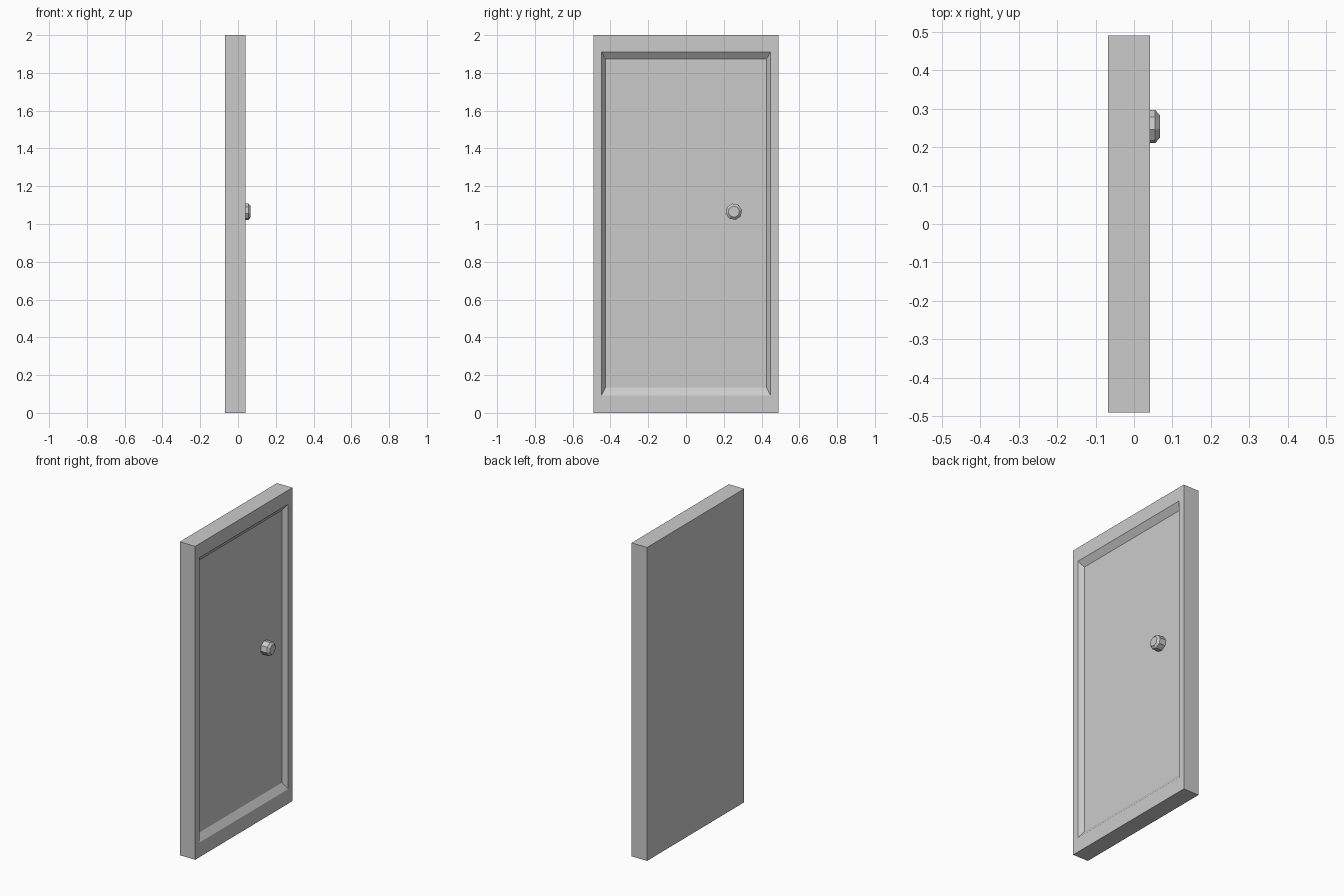
import bpy, bmesh, math
from mathutils import Vector

if "Cube" in bpy.data.objects:
    bpy.data.objects.remove(bpy.data.objects["Cube"])

FRONT, BACK, FLOOR = 0.041, -0.068, 0.012


def make_object(name, bm):
    bmesh.ops.recalc_face_normals(bm, faces=bm.faces[:])
    mesh = bpy.data.meshes.new(name)
    bm.to_mesh(mesh)
    bm.free()
    obj = bpy.data.objects.new(name, mesh)
    bpy.context.collection.objects.link(obj)
    return obj


def loft(name, rings):
    """Skin a stack of equal-length vertex loops and cap both ends."""
    bm = bmesh.new()
    loops = [[bm.verts.new(p) for p in ring] for ring in rings]
    for a, b in zip(loops, loops[1:]):
        n = len(a)
        for i in range(n):
            bm.faces.new((a[i], a[(i + 1) % n], b[(i + 1) % n], b[i]))
    bm.faces.new(loops[0])
    bm.faces.new(loops[-1])
    return make_object(name, bm)


def rect(x, half_width, low, high):
    return [Vector((x, y, z)) for y, z in ((-half_width, low), (half_width, low),
                                           (half_width, high), (-half_width, high))]


def octagon(x, radius, y=0.2535, z=1.065, turn=math.radians(11)):
    angles = [turn + i * math.tau / 8 for i in range(8)]
    return [Vector((x, y + radius * math.cos(a), z + radius * math.sin(a))) for a in angles]


# Door slab with a sloped, sunken panel on its +x side
loft("door_panel", [
    rect(BACK, 0.49, 0.0, 2.0),
    rect(FRONT, 0.49, 0.0, 2.0),
    rect(FRONT, 0.447, 0.093, 1.911),
    rect(FLOOR, 0.426, 0.135, 1.873),
])

# Eight-sided knob with a chamfered face, standing on the sunken panel
loft("door_knob", [
    octagon(FLOOR - 0.002, 0.044),
    octagon(0.055, 0.044),
    octagon(0.067, 0.03),
])
